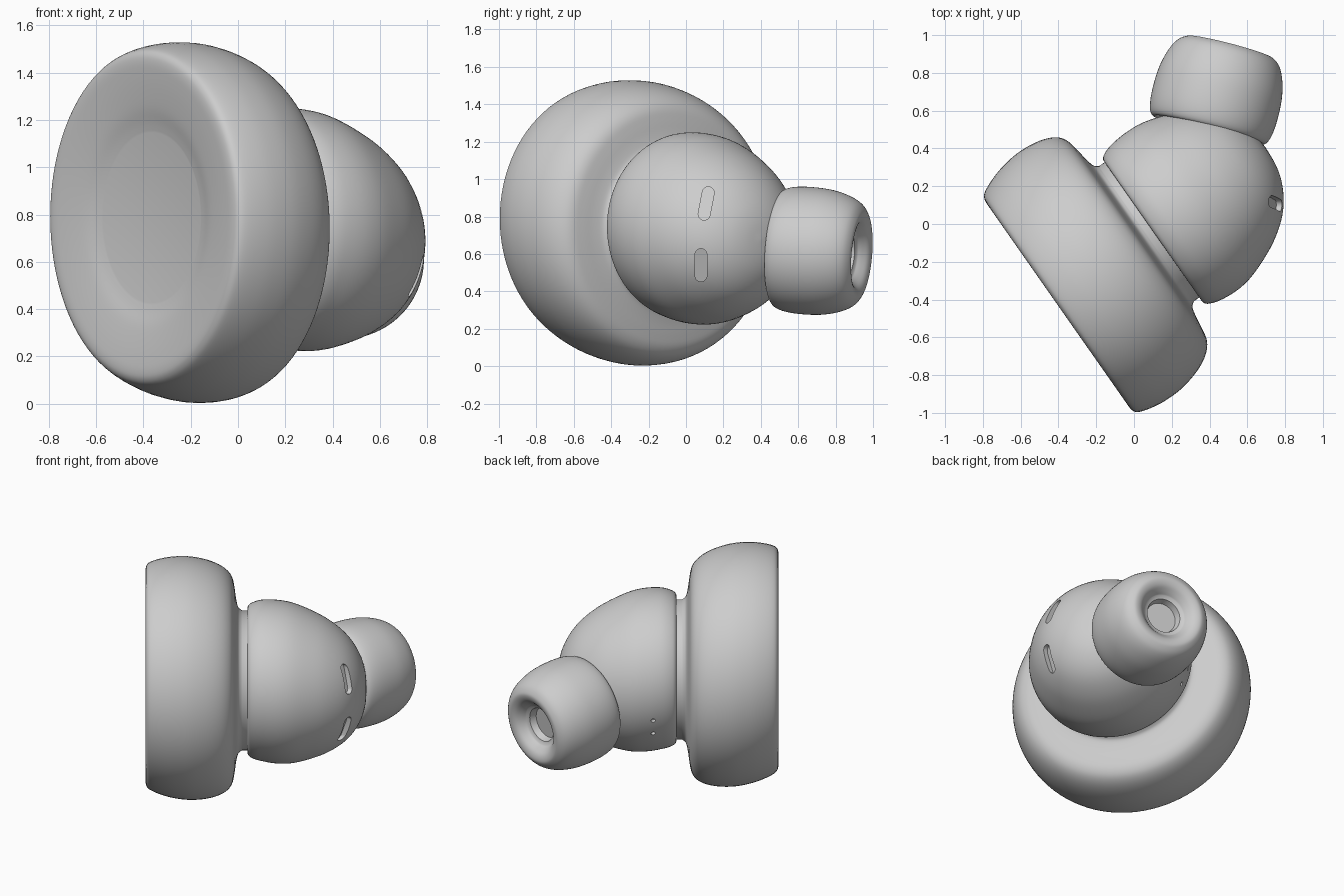
import bpy, bmesh, math
from mathutils import Vector

cube = bpy.data.objects.get("Cube")
if cube:
    bpy.data.objects.remove(cube)

GREY = (0.61, 0.61, 0.61, 1)
grey = bpy.data.materials.new("plain_grey")
grey.use_nodes = True
grey.diffuse_color = GREY
grey.node_tree.nodes["Principled BSDF"].inputs["Base Color"].default_value = GREY

# Main axis (front plate to bulb), the sideways direction and up
UP = Vector((0, 0, 1))
AXIS = Vector((math.cos(math.radians(35)), math.sin(math.radians(35)), 0))
SIDE = Vector((AXIS.y, -AXIS.x, 0))


def main_point(a, t, z):
    return AXIS * a + SIDE * t + UP * z


def spline(points, steps=4):
    """Catmull-Rom curve through the points; two points stay a straight line."""
    if len(points) < 3:
        return list(points)
    p = [Vector(q) for q in points]
    p = [2 * p[0] - p[1]] + p + [2 * p[-1] - p[-2]]
    out = []
    for i in range(1, len(p) - 2):
        for k in range(steps):
            u = k / steps
            q = 0.5 * (2 * p[i] + (p[i + 1] - p[i - 1]) * u
                       + (2 * p[i - 1] - 5 * p[i] + 4 * p[i + 1] - p[i + 2]) * u * u
                       + (3 * p[i] - p[i - 1] - 3 * p[i + 1] + p[i + 2]) * u ** 3)
            out.append((q.x, max(q.y, 0.002)))
    return out + [tuple(points[-1])]


def finish(name, bm):
    bmesh.ops.recalc_face_normals(bm, faces=bm.faces[:])
    mesh = bpy.data.meshes.new(name)
    bm.to_mesh(mesh)
    bm.free()
    mesh.materials.append(grey)
    ob = bpy.data.objects.new(name, mesh)
    bpy.context.collection.objects.link(ob)
    return ob


def smooth(ob):
    bpy.ops.object.select_all(action='DESELECT')
    ob.select_set(True)
    bpy.context.view_layer.objects.active = ob
    bpy.ops.object.shade_smooth_by_angle(angle=math.radians(40))


def lathe(name, pieces, centre, u, v, n=96):
    """Turn (distance, radius) pieces about a centre line given by centre(distance)."""
    profile = []
    for piece in pieces:
        pts = spline(piece)
        profile += pts[1:] if profile else pts
    bm = bmesh.new()
    rings = []
    for d, r in profile:
        c = centre(d)
        rings.append([bm.verts.new(c + u * r * math.cos(2 * math.pi * i / n)
                                   + v * r * math.sin(2 * math.pi * i / n)) for i in range(n)])
    for r0, r1 in zip(rings, rings[1:]):
        for i in range(n):
            j = (i + 1) % n
            bm.faces.new((r0[i], r0[j], r1[j], r1[i]))
    bm.faces.new(rings[0])
    bm.faces.new(rings[-1])
    return finish(name, bm)


def prism(name, outline, offset):
    bm = bmesh.new()
    face = bm.faces.new([bm.verts.new(p) for p in outline])
    ext = bmesh.ops.extrude_face_region(bm, geom=[face])
    bmesh.ops.translate(bm, vec=offset, verts=[g for g in ext["geom"] if isinstance(g, bmesh.types.BMVert)])
    return finish(name, bm)


# Front plate: dished face, barrel-shaped rim and a neck at the back
def plate_centre(a):
    k = min(a + 0.56, 0.5)
    return main_point(a, 0.12 - 0.08 * k, 0.79 - 0.1 * k)


plate = lathe("front_plate", [
    [(-0.527, 0.36), (-0.536, 0.40), (-0.552, 0.46), (-0.564, 0.53), (-0.573, 0.60),
     (-0.577, 0.655), (-0.570, 0.69), (-0.545, 0.713), (-0.48, 0.737), (-0.40, 0.754),
     (-0.30, 0.760), (-0.20, 0.747), (-0.12, 0.721), (-0.065, 0.685), (-0.035, 0.64),
     (-0.022, 0.58), (-0.012, 0.51), (0.001, 0.458), (0.025, 0.437)],
    [(0.025, 0.437), (0.09, 0.437)]], plate_centre, SIDE, UP)
smooth(plate)


# Rounded main body, drifting down and slightly inwards to its end
def body_centre(a):
    return main_point(a, 0.09 - 0.035 * max(0, a - 0.25), 0.745 - 0.1 * max(0, a - 0.15))


body = lathe("main_body", [
    [(0.06, 0.445), (0.063, 0.465), (0.085, 0.484), (0.14, 0.502), (0.23, 0.511), (0.33, 0.503),
     (0.44, 0.470), (0.55, 0.422), (0.65, 0.355), (0.72, 0.28), (0.77, 0.19), (0.795, 0.10),
     (0.803, 0.002)]], body_centre, SIDE, UP)
bpy.context.view_layer.update()

# Cutters: two rounded slots on the left side, each with a floor along the surface
cutters = []
for y, z, half, lean in ((0.108, 0.87, 0.058, 0.19), (0.08, 0.54, 0.056, 0.0)):
    _, hit, normal, _ = body.ray_cast(Vector((2, y, z)), Vector((-1, 0, 0)))
    floor = hit - normal * 0.035
    outline = []
    for i in range(24):
        ang = 2 * math.pi * (i + 0.5) / 24
        py = 0.032 * math.cos(ang)
        pz = 0.032 * math.sin(ang) + (half if i < 12 else -half)
        cy = y + py * math.cos(lean) + pz * math.sin(lean)
        cz = z - py * math.sin(lean) + pz * math.cos(lean)
        cx = floor.x - (normal.y * (cy - floor.y) + normal.z * (cz - floor.z)) / normal.x
        outline.append((cx, cy, cz))
    cutters.append(prism("slot_cutter", outline, Vector((0.3, 0, 0))))

# Cutters: two pinholes on the back
for t, dz in ((-0.487, -0.124), (-0.447, -0.23)):
    out = (SIDE * t + UP * dz).normalized()
    across = AXIS.cross(out)
    base = body_centre(0.205) + out * 0.485
    outline = [base + 0.014 * (AXIS * math.cos(i * math.pi / 6) + across * math.sin(i * math.pi / 6))
               for i in range(12)]
    cutters.append(prism("pinhole_cutter", outline, out * 0.1))

bpy.context.view_layer.objects.active = body
for cutter in cutters:
    mod = body.modifiers.new("cut", 'BOOLEAN')
    mod.operation = 'DIFFERENCE'
    mod.solver = 'EXACT'
    mod.object = cutter
    bpy.ops.object.modifier_apply(modifier=mod.name)
    bpy.data.objects.remove(cutter)
smooth(body)

# Soft ear tip with a dimpled sound opening, on a short nozzle
TIP = Vector((0.25, 0.96, -0.08)).normalized()
TIP_U = TIP.cross(UP).normalized()
TIP_V = TIP.cross(TIP_U)


def tip_centre(s):
    return Vector((0.393, 0.498, 0.63)) + TIP * s


tip = lathe("ear_tip", [
    [(0.06, 0.20), (0.02, 0.265), (0.0, 0.297), (0.02, 0.322), (0.08, 0.337), (0.17, 0.341),
     (0.27, 0.334), (0.36, 0.311), (0.42, 0.28), (0.45, 0.243), (0.456, 0.215),
     (0.445, 0.182), (0.42, 0.155), (0.395, 0.135)],
    [(0.395, 0.135), (0.388, 0.112)],
    [(0.388, 0.112), (0.345, 0.10)]], tip_centre, TIP_U, TIP_V)
smooth(tip)
nozzle = lathe("nozzle", [[(-0.15, 0.22), (0.1, 0.2)]], tip_centre, TIP_U, TIP_V, 48)
smooth(nozzle)
